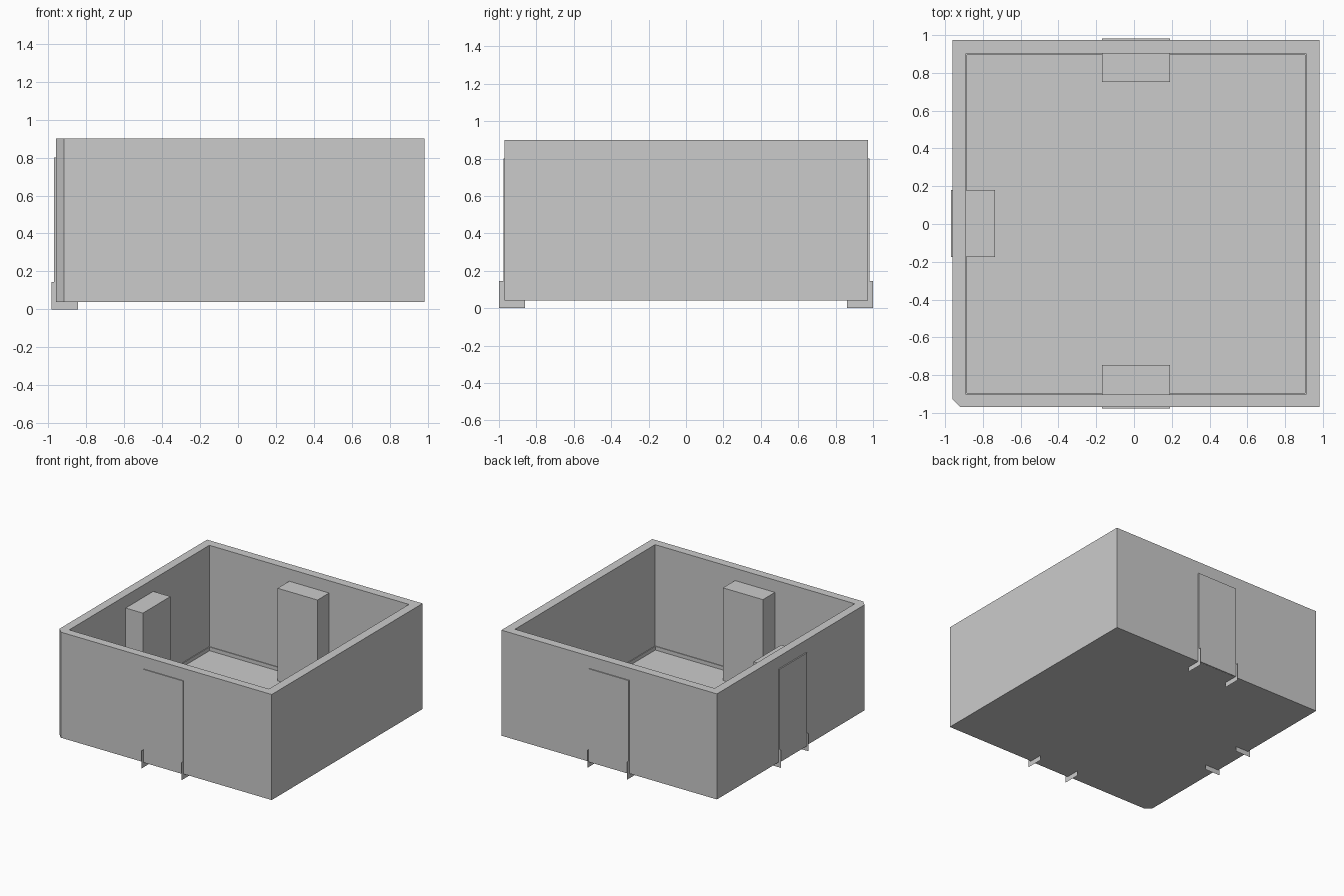
import bpy, bmesh

if "Cube" in bpy.data.objects:
    bpy.data.objects.remove(bpy.data.objects["Cube"])


def finish(bm, name):
    bmesh.ops.remove_doubles(bm, verts=bm.verts, dist=0.0005)
    bmesh.ops.dissolve_degenerate(bm, edges=bm.edges, dist=0.0001)
    bmesh.ops.recalc_face_normals(bm, faces=bm.faces)
    mesh = bpy.data.meshes.new(name)
    bm.to_mesh(mesh)
    bm.free()
    obj = bpy.data.objects.new(name, mesh)
    bpy.context.collection.objects.link(obj)
    return obj


def rect(x0, x1, y0, y1, z, cut=0.0):
    # rectangle loop whose front left corner can be bevelled
    pts = [(x0 + cut, y0), (x1, y0), (x1, y1), (x0, y1), (x0, y0 + cut)]
    return [(x, y, z) for x, y in pts]


def box(name, x0, x1, y0, y1, z0, z1):
    bm = bmesh.new()
    bmesh.ops.create_cube(bm, size=1)
    for v in bm.verts:
        v.co = (x1 if v.co.x > 0 else x0,
                y1 if v.co.y > 0 else y0,
                z1 if v.co.z > 0 else z0)
    return finish(bm, name)


# Open shell: outer wall, rim, inner wall, low skirting ledge and floor
outer = (-0.96, 0.983, -0.97, 0.973)
inner = (-0.89, 0.91, -0.902, 0.902)
skirt = (-0.884, 0.904, -0.896, 0.896)
loops = [rect(*outer, 0.04, 0.042), rect(*outer, 0.9, 0.042),
         rect(*inner, 0.9), rect(*inner, 0.075),
         rect(*skirt, 0.075), rect(*skirt, 0.045)]
bm = bmesh.new()
rings = [[bm.verts.new(p) for p in loop] for loop in loops]
for a, b in zip(rings, rings[1:]):
    for i in range(5):
        j = (i + 1) % 5
        bm.faces.new((a[i], a[j], b[j], b[i]))
bm.faces.new(rings[0][::-1])
bm.faces.new(rings[-1])
finish(bm, "open_shell")

# Three pillars set through the walls, slightly proud of the outside
box("front_pillar", -0.17, 0.19, -0.977, -0.747, 0.041, 0.8)
box("back_pillar", -0.17, 0.19, 0.752, 0.981, 0.041, 0.8)
box("left_pillar", -0.97, -0.735, -0.175, 0.18, 0.041, 0.8)

# Paper-thin L-shaped feet hooked under the wall at each pillar edge
# profile: (distance inward from the foot tip, height)
PROFILE = [(0, 0), (0.14, 0), (0.14, 0.04), (0.024, 0.04), (0.024, 0.145), (0, 0.145)]


def foot(name, place):
    bm = bmesh.new()
    bm.faces.new([bm.verts.new(place(d, z)) for d, z in PROFILE])
    return finish(bm, name)


for i, x in enumerate((-0.17, 0.19)):
    foot(f"front_foot_{i}", lambda d, z: (x, -1 + d, z))
    foot(f"back_foot_{i}", lambda d, z: (x, 1 - d, z))
for i, y in enumerate((-0.175, 0.18)):
    foot(f"left_foot_{i}", lambda d, z: (-0.983 + d, y, z))
